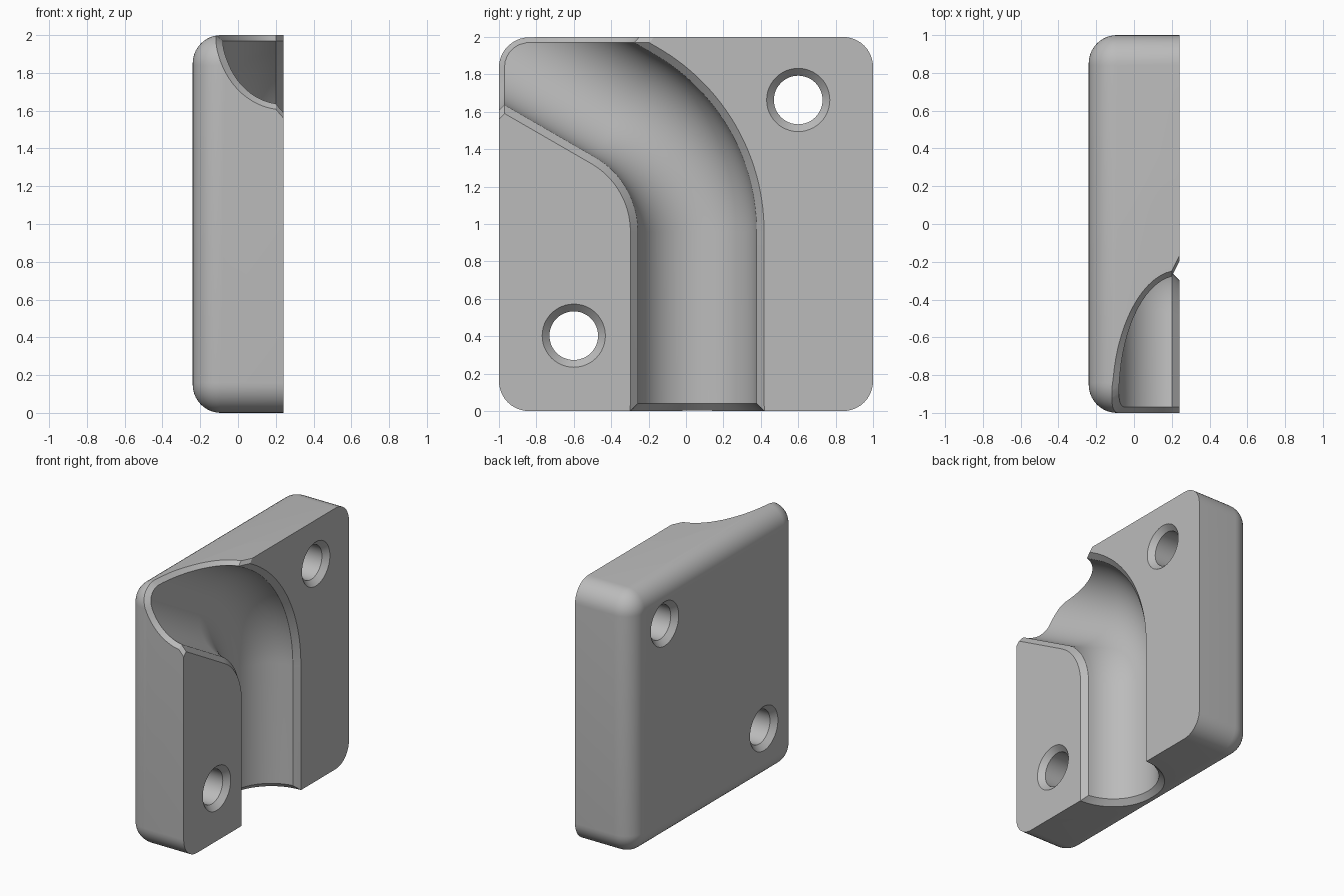
import bpy, bmesh
from math import sin, cos, pi, sqrt, asin, hypot, radians
from mathutils import Vector

if "Cube" in bpy.data.objects:
    bpy.data.objects.remove(bpy.data.objects["Cube"], do_unlink=True)

FACE = 0.24        # half thickness of the block
CORNER = 0.16      # corner radius of the outline
FILLET = 0.15      # rounding of the rear edge
PIPE = 0.32        # channel radius
CH = 0.04          # chamfer size
BEND = 0.777       # bend radius of the channel centreline
PATH_Y, PATH_Z = 0.06, 0.96
TURN = radians(60)


def loft(name, rings):
    """Skin equal-length closed rings and cap both ends."""
    bm = bmesh.new()
    loops = [[bm.verts.new(p) for p in ring] for ring in rings]
    n = len(loops[0])
    for a, b in zip(loops, loops[1:]):
        for i in range(n):
            j = (i + 1) % n
            bm.faces.new((a[i], a[j], b[j], b[i]))
    bm.faces.new(loops[0])
    bm.faces.new(loops[-1])
    bmesh.ops.recalc_face_normals(bm, faces=bm.faces)
    mesh = bpy.data.meshes.new(name)
    bm.to_mesh(mesh)
    bm.free()
    obj = bpy.data.objects.new(name, mesh)
    bpy.context.collection.objects.link(obj)
    return obj


def outline(x, inset, steps=10):
    """Rounded square in the YZ plane."""
    r, c = CORNER - inset, 1 - CORNER
    ring = []
    for k, (sy, sz) in enumerate(((1, 1), (-1, 1), (-1, -1), (1, -1))):
        for i in range(steps + 1):
            a = (k + i / steps) * pi / 2
            ring.append((x, sy * c + r * cos(a), 1 + sz * c + r * sin(a)))
    return ring


def outline_distance(y, z):
    """Signed distance from the rounded square."""
    qy, qz = abs(y) - 1 + CORNER, abs(z - 1) - 1 + CORNER
    return hypot(max(qy, 0), max(qz, 0)) + min(max(qy, qz), 0) - CORNER


def profile(r, h):
    """Channel section as (sideways, depth): round floor, flared lips."""
    a0, e, steps = asin(h / r), sqrt(r * r - h * h), 32
    pts = [(e + 0.06, h + 0.06)]
    for i in range(steps + 1):
        a = a0 - (pi + 2 * a0) * i / steps
        pts.append((r * cos(a), r * sin(a)))
    return pts + [(-e - 0.06, h + 0.06)]


def place(prof, z=PATH_Z, angle=0.0):
    """Put a section on the straight run or around the bend."""
    cy = PATH_Y - BEND
    return [(FACE + h, cy + (BEND + s) * cos(angle), z + (BEND + s) * sin(angle))
            for s, h in prof]


def exit_ring(prof, level):
    """Slide each section point along the exit until it meets the wall offset."""
    dy, dz = -sin(TURN), cos(TURN)
    ring = []
    for x, y, z in place(prof, angle=TURN):
        lo, hi = 0.001, 2.0
        for _ in range(40):
            t = (lo + hi) / 2
            if outline_distance(y + dy * t, z + dz * t) < level:
                lo = t
            else:
                hi = t
        ring.append((x, y + dy * lo, z + dz * lo))
    return ring


# Block with a rounded rear edge
rear = []
for i in range(11):
    a = i / 10 * pi / 2
    rear.append(outline(-FACE + FILLET * (1 - sin(a)), FILLET * (1 - cos(a))))
block = loft("channel_block", [outline(FACE, 0)] + rear)

# Curved channel cutter with chamfered ends
base = profile(PIPE, -CH)
mouth, flare = profile(PIPE + CH, 0), profile(PIPE + 2 * CH, 0)
rings = [place(flare, -0.3), place(flare, -CH), place(mouth, 0), place(base, CH)]
rings += [place(base, angle=TURN * i / 28) for i in range(29)]
rings += [exit_ring(profile(PIPE + k * CH, -CH), (k - 1) * 0.03) for k in range(3)]
away = Vector((0, -sin(TURN), cos(TURN))) * 0.8
rings.append([Vector(p) + away for p in rings[-1]])
cutters = [loft("channel_cutter", rings)]

# Screw hole cutters, countersunk on both faces
for y, z in ((0.6, 1.663), (-0.6, 0.403)):
    steps = 48
    stations = ((-FACE - CH, 0.208), (-FACE + CH, 0.13), (FACE - CH, 0.13), (FACE + CH, 0.208))
    cutters.append(loft("hole_cutter", [
        [(x, y + r * cos(2 * pi * i / steps), z + r * sin(2 * pi * i / steps))
         for i in range(steps)] for x, r in stations]))

# Cut the block
bpy.context.view_layer.objects.active = block
for cutter in cutters:
    mod = block.modifiers.new("cut", "BOOLEAN")
    mod.operation = "DIFFERENCE"
    mod.solver = "EXACT"
    mod.object = cutter
    bpy.ops.object.modifier_apply(modifier=mod.name)
    bpy.data.objects.remove(cutter, do_unlink=True)

# Grey finish
grey = bpy.data.materials.new("plain_grey")
grey.use_nodes = True
colour = (0.5, 0.5, 0.5, 1)
grey.diffuse_color = colour
grey.node_tree.nodes["Principled BSDF"].inputs["Base Color"].default_value = colour
block.data.materials.clear()
block.data.materials.append(grey)

for obj in bpy.context.selected_objects:
    obj.select_set(False)
block.select_set(True)
bpy.ops.object.shade_smooth_by_angle(angle=radians(28))
